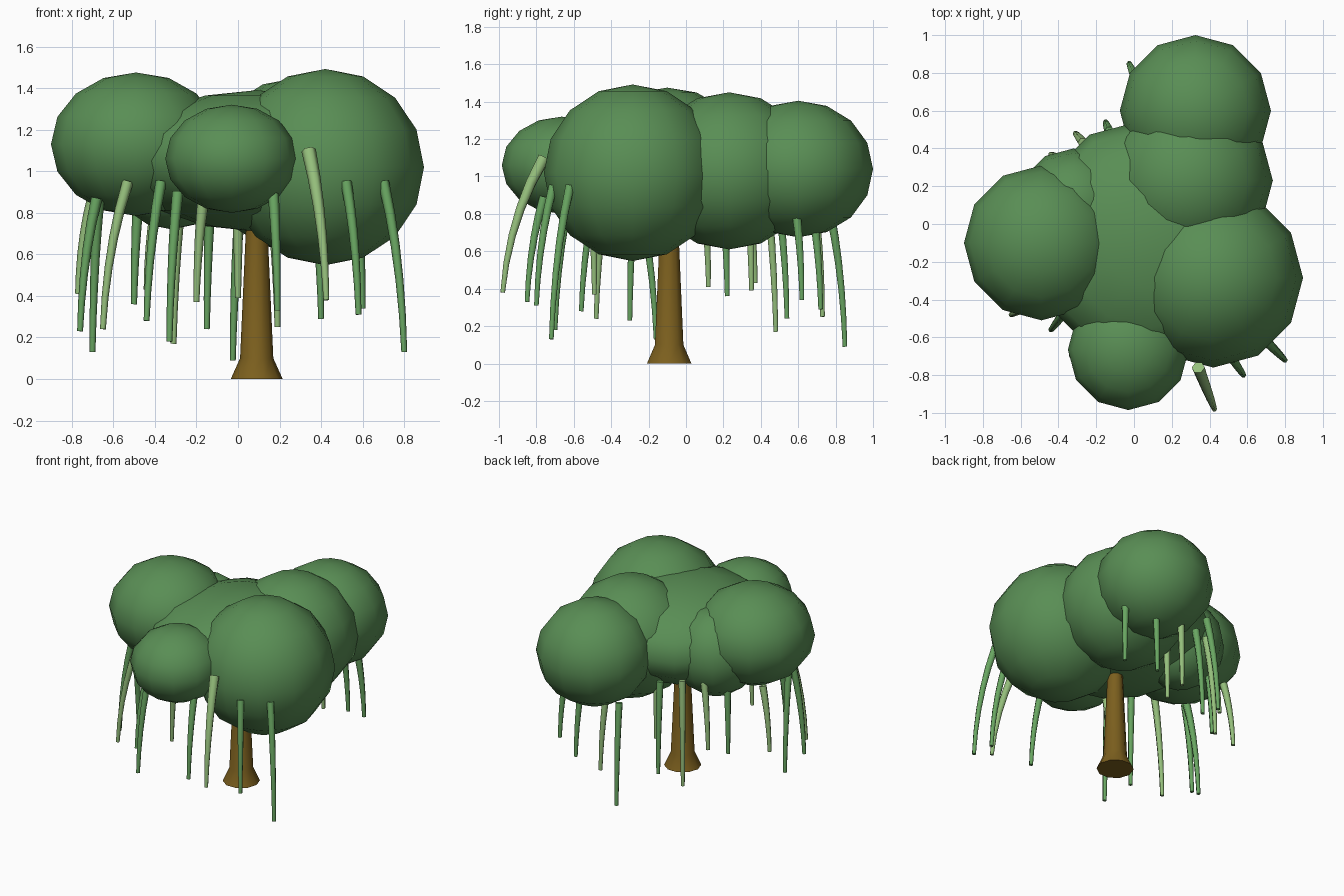
import bpy, bmesh, math
from mathutils import Vector

if "Cube" in bpy.data.objects:
    bpy.data.objects.remove(bpy.data.objects["Cube"])


def material(name, rgb):
    m = bpy.data.materials.new(name)
    m.diffuse_color = (*rgb, 1)
    m.use_nodes = True
    m.node_tree.nodes["Principled BSDF"].inputs["Base Color"].default_value = m.diffuse_color
    return m


LEAF = material("leaf_green", (0.10, 0.27, 0.09))
MID = material("strand_green", (0.14, 0.38, 0.12))
LIGHT = material("strand_light", (0.30, 0.52, 0.20))
BARK = material("bark", (0.20, 0.115, 0.013))


def tube(name, points, radii, sides, mat, angle=40):
    """Capped tapered tube with rings square to the path."""
    bm = bmesh.new()
    rings = []
    for i, (p, r) in enumerate(zip(points, radii)):
        d = (points[min(i + 1, len(points) - 1)] - points[max(i - 1, 0)]).normalized()
        u = d.cross(Vector((0, 1, 0))).normalized()
        v = d.cross(u)
        rings.append([bm.verts.new(p + r * (math.cos(a) * u + math.sin(a) * v))
                      for a in (2 * math.pi * k / sides for k in range(sides))])
    for a, b in zip(rings, rings[1:]):
        for k in range(sides):
            n = (k + 1) % sides
            bm.faces.new((a[k], a[n], b[n], b[k]))
    bm.faces.new(rings[0])
    bm.faces.new(rings[-1])
    bmesh.ops.recalc_face_normals(bm, faces=bm.faces)
    finish(name, bm, mat, angle)


def finish(name, bm, mat, angle):
    mesh = bpy.data.meshes.new(name)
    bm.to_mesh(mesh)
    bm.free()
    mesh.materials.append(mat)
    ob = bpy.data.objects.new(name, mesh)
    bpy.context.collection.objects.link(ob)
    bpy.ops.object.select_all(action='DESELECT')
    ob.select_set(True)
    bpy.context.view_layer.objects.active = ob
    bpy.ops.object.shade_smooth_by_angle(angle=math.radians(angle))
    return ob


# Trunk with flared foot
tube("trunk", [Vector((0.09, -0.09, z)) for z in (0, 0.1, 0.7, 0.9)],
     (0.125, 0.08, 0.053, 0.045), 10, BARK)

# Canopy lobes: centre, horizontal radius, vertical radius
lobes = [
    ((0.09, -0.09, 1.05), 0.65, 0.34),
    ((0.42, -0.285, 1.02), 0.475, 0.472),
    ((-0.49, -0.10, 1.13), 0.41, 0.345),
    ((0.325, 0.60, 1.04), 0.40, 0.365),
    ((0.29, 0.23, 1.03), 0.445, 0.42),
    ((-0.03, -0.665, 1.06), 0.32, 0.26),
    ((-0.32, 0.10, 1.03), 0.30, 0.31),
]
for i, (c, r, h) in enumerate(lobes):
    bm = bmesh.new()
    bmesh.ops.create_uvsphere(bm, u_segments=12, v_segments=8, radius=1)
    for v in bm.verts:
        v.co = Vector((v.co.x * r, v.co.y * r, v.co.z * h)) + Vector(c)
    finish(f"canopy_lobe_{i + 1}", bm, LEAF, 60)

# Hanging strands: top point, tip point, light or not
strands = [
    ((0.34, -0.76, 1.10), (0.425, -0.98, 0.38), 1),
    ((0.52, -0.71, 0.95), (0.58, -0.80, 0.31), 0),
    ((0.70, -0.62, 0.95), (0.80, -0.72, 0.13), 0),
    ((0.17, -0.76, 0.89), (0.19, -0.85, 0.33), 0),
    ((-0.29, -0.62, 0.90), (-0.33, -0.70, 0.18), 0),
    ((-0.37, -0.47, 0.95), (-0.44, -0.56, 0.28), 0),
    ((-0.53, -0.42, 0.95), (-0.65, -0.48, 0.24), 1),
    ((-0.67, -0.25, 0.86), (-0.70, -0.16, 0.13), 0),
    ((-0.68, -0.28, 0.87), (-0.76, -0.30, 0.23), 0),
    ((-0.70, 0.10, 0.87), (-0.77, 0.12, 0.41), 1),
    ((-0.48, 0.20, 0.85), (-0.50, 0.22, 0.36), 0),
    ((-0.38, 0.33, 0.90), (-0.44, 0.37, 0.43), 1),
    ((-0.27, 0.43, 0.92), (-0.31, 0.48, 0.17), 1),
    ((-0.17, -0.50, 0.84), (-0.20, -0.49, 0.37), 1),
    ((-0.13, 0.49, 0.90), (-0.15, 0.54, 0.24), 0),
    ((0.00, 0.34, 0.80), (0.00, 0.35, 0.39), 1),
    ((0.01, 0.77, 0.81), (-0.025, 0.85, 0.09), 0),
    ((0.17, 0.69, 0.80), (0.19, 0.73, 0.25), 1),
    ((0.38, 0.68, 0.80), (0.40, 0.72, 0.29), 0),
    ((0.57, 0.59, 0.80), (0.60, 0.62, 0.34), 0),
]
for i, (a, b, light) in enumerate(strands):
    a, b = Vector(a), Vector(b)
    bend = Vector((*a.lerp(b, 0.85).xy, a.z * 0.55 + b.z * 0.45))
    ts = [k / 5 for k in range(6)]
    path = [a * (1 - t) ** 2 + bend * 2 * t * (1 - t) + b * t * t for t in ts]
    top = 0.035 if a.z > 1 else 0.027
    tube(f"hanging_strand_{i + 1}", path, [top + (0.014 - top) * t for t in ts], 6,
         LIGHT if light else MID, 70)
